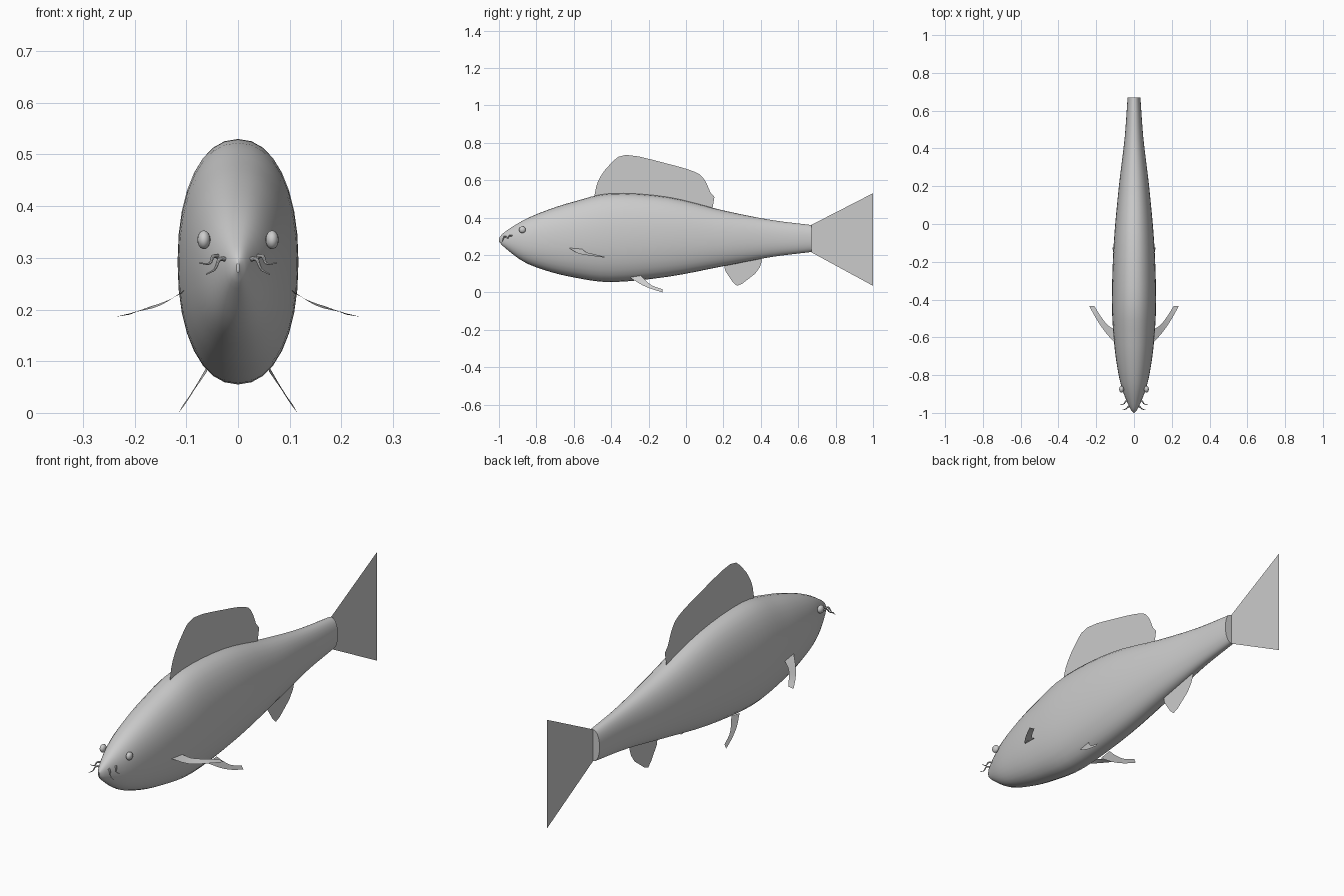
import bpy
import bmesh
import math
from mathutils import Vector

default = bpy.data.objects.get("Cube")
if default:
    bpy.data.objects.remove(default, do_unlink=True)


def make_material(name, colour):
    mat = bpy.data.materials.new(name)
    mat.use_nodes = True
    mat.diffuse_color = colour
    mat.node_tree.nodes["Principled BSDF"].inputs["Base Color"].default_value = colour
    return mat


grey = make_material("plain grey", (0.6, 0.6, 0.6, 1))


def add_object(name, bm, mirrored=False, smooth=True):
    """Turn a bmesh into a named object, optionally mirrored across x = 0."""
    mesh = bpy.data.meshes.new(name)
    bm.to_mesh(mesh)
    bm.free()
    mesh.materials.append(grey)
    obj = bpy.data.objects.new(name, mesh)
    bpy.context.collection.objects.link(obj)
    if mirrored:
        mirror = obj.modifiers.new("Mirror", "MIRROR")
        mirror.use_mirror_merge = False
    if smooth:
        bpy.ops.object.select_all(action="DESELECT")
        obj.select_set(True)
        bpy.context.view_layer.objects.active = obj
        bpy.ops.object.shade_smooth_by_angle(angle=math.radians(40))
    return obj


def smooth_path(points, steps):
    """Catmull-Rom interpolation through points of any dimension."""
    pts = [Vector(p) for p in points]
    pts = [2 * pts[0] - pts[1]] + pts + [2 * pts[-1] - pts[-2]]
    path = []
    for a, b, c, d in zip(pts, pts[1:], pts[2:], pts[3:]):
        for i in range(steps):
            t = i / steps
            path.append(b + (c - a) * t / 2
                        + (a - 2.5 * b + 2 * c - d / 2) * t ** 2
                        + (1.5 * (b - c) + (d - a) / 2) * t ** 3)
    return path + [pts[-2]]


def loft(rings, cap_start=True, cap_end=True):
    """Skin a list of closed rings and cap the ends."""
    bm = bmesh.new()
    loops = [[bm.verts.new(p) for p in ring] for ring in rings]
    count = len(loops[0])
    for a, b in zip(loops, loops[1:]):
        for i in range(count):
            j = (i + 1) % count
            bm.faces.new((a[i], a[j], b[j], b[i]))
    if cap_start:
        bm.faces.new(loops[0])
    if cap_end:
        bm.faces.new(loops[-1])
    bmesh.ops.recalc_face_normals(bm, faces=bm.faces)
    return bm


# Body: rounded cross-sections given as y, half width, bottom, top
SECTIONS = [
    (-1, 0.003, 0.272, 0.29), (-0.97, 0.024, 0.24, 0.322),
    (-0.87, 0.064, 0.165, 0.385), (-0.75, 0.09, 0.117, 0.437),
    (-0.6, 0.108, 0.08, 0.485), (-0.4, 0.117, 0.055, 0.529),
    (-0.1, 0.107, 0.083, 0.51), (0.2, 0.08, 0.14, 0.438),
    (0.45, 0.05, 0.188, 0.388), (0.67, 0.034, 0.216, 0.36),
]
SIDES = 32


def rounded(value):
    return math.copysign(abs(value) ** 0.92, value)


body_rings = []
for y, width, low, high in smooth_path(SECTIONS, 4):
    ring = []
    for i in range(SIDES):
        angle = math.tau * i / SIDES
        ring.append((width * rounded(math.cos(angle)), y,
                     (low + high) / 2 + (high - low) / 2 * rounded(math.sin(angle))))
    body_rings.append(ring)
add_object("body", loft(body_rings))


# Middle fins: thin flat outlines in the y-z plane
def flat_fin(name, outline):
    bm = bmesh.new()
    face = bm.faces.new([bm.verts.new((0, y, z)) for y, z in outline])
    bmesh.ops.triangulate(bm, faces=[face])
    add_object(name, bm, smooth=False)


dorsal_edge = smooth_path([(-0.49, 0.515), (-0.47, 0.595), (-0.41, 0.68),
                           (-0.32, 0.735), (-0.1, 0.688), (0.05, 0.643),
                           (0.1, 0.6), (0.13, 0.535)], 3)
flat_fin("dorsal_fin", [(-0.4, 0.5)] + dorsal_edge
         + [(0.152, 0.51), (0.14, 0.44), (-0.1, 0.48)])

tail_edge = smooth_path([(1, 0.53), (0.925, 0.42), (0.865, 0.285),
                         (0.925, 0.15), (1, 0.035)], 3)
flat_fin("tail_fin", [(0.665, 0.217), (0.665, 0.358)] + tail_edge)

flat_fin("anal_fin", [(0.2, 0.16), (0.21, 0.115), (0.25, 0.055), (0.272, 0.035),
                      (0.3, 0.046), (0.37, 0.1), (0.395, 0.135),
                      (0.407, 0.17), (0.39, 0.21)])


# Paired fins: a strip between a leading and a trailing edge
def paired_fin(name, leading, trailing):
    bm = bmesh.new()
    front = [bm.verts.new(p) for p in smooth_path(leading, 3)]
    back = [bm.verts.new(p) for p in smooth_path(trailing, 3)]
    for i in range(len(front) - 1):
        bm.faces.new((front[i], front[i + 1], back[i + 1], back[i]))
    add_object(name, bm, mirrored=True)


paired_fin("pectoral_fins",
           [(0.1, -0.63, 0.24), (0.15, -0.575, 0.208),
            (0.195, -0.51, 0.196), (0.237, -0.435, 0.186)],
           [(0.1, -0.56, 0.236), (0.14, -0.535, 0.216),
            (0.175, -0.49, 0.204), (0.21, -0.435, 0.19)])
paired_fin("pelvic_fins",
           [(0.06, -0.3, 0.08), (0.084, -0.245, 0.045),
            (0.1, -0.19, 0.02), (0.115, -0.125, 0)],
           [(0.06, -0.24, 0.09), (0.076, -0.215, 0.062),
            (0.092, -0.18, 0.036), (0.106, -0.125, 0.016)])

# Eyes: small flattened spheres
bm = bmesh.new()
bmesh.ops.create_uvsphere(bm, u_segments=16, v_segments=10, radius=0.018)
for vert in bm.verts:
    vert.co.x *= 0.7
    vert.co += Vector((0.066, -0.875, 0.335))
add_object("eyes", bm, mirrored=True)


# Barbels: short tapering whiskers beside the mouth
def barbels(name, points):
    path = smooth_path(points, 4)
    rings = []
    for k, centre in enumerate(path):
        ahead = path[min(k + 1, len(path) - 1)] - path[max(k - 1, 0)]
        turn = ahead.to_track_quat("Z", "Y")
        radius = 0.005 * (1 - 0.8 * k / (len(path) - 1))
        rings.append([centre + turn @ Vector((radius * math.cos(math.tau * i / 8),
                                              radius * math.sin(math.tau * i / 8), 0))
                      for i in range(8)])
    add_object(name, loft(rings), mirrored=True)


barbels("upper_barbels", [(0.036, -0.93, 0.302), (0.048, -0.945, 0.303),
                          (0.055, -0.953, 0.289), (0.075, -0.958, 0.29)])
barbels("lower_barbels", [(0.022, -0.96, 0.297), (0.036, -0.973, 0.297),
                          (0.045, -0.98, 0.278), (0.062, -0.985, 0.268)])
